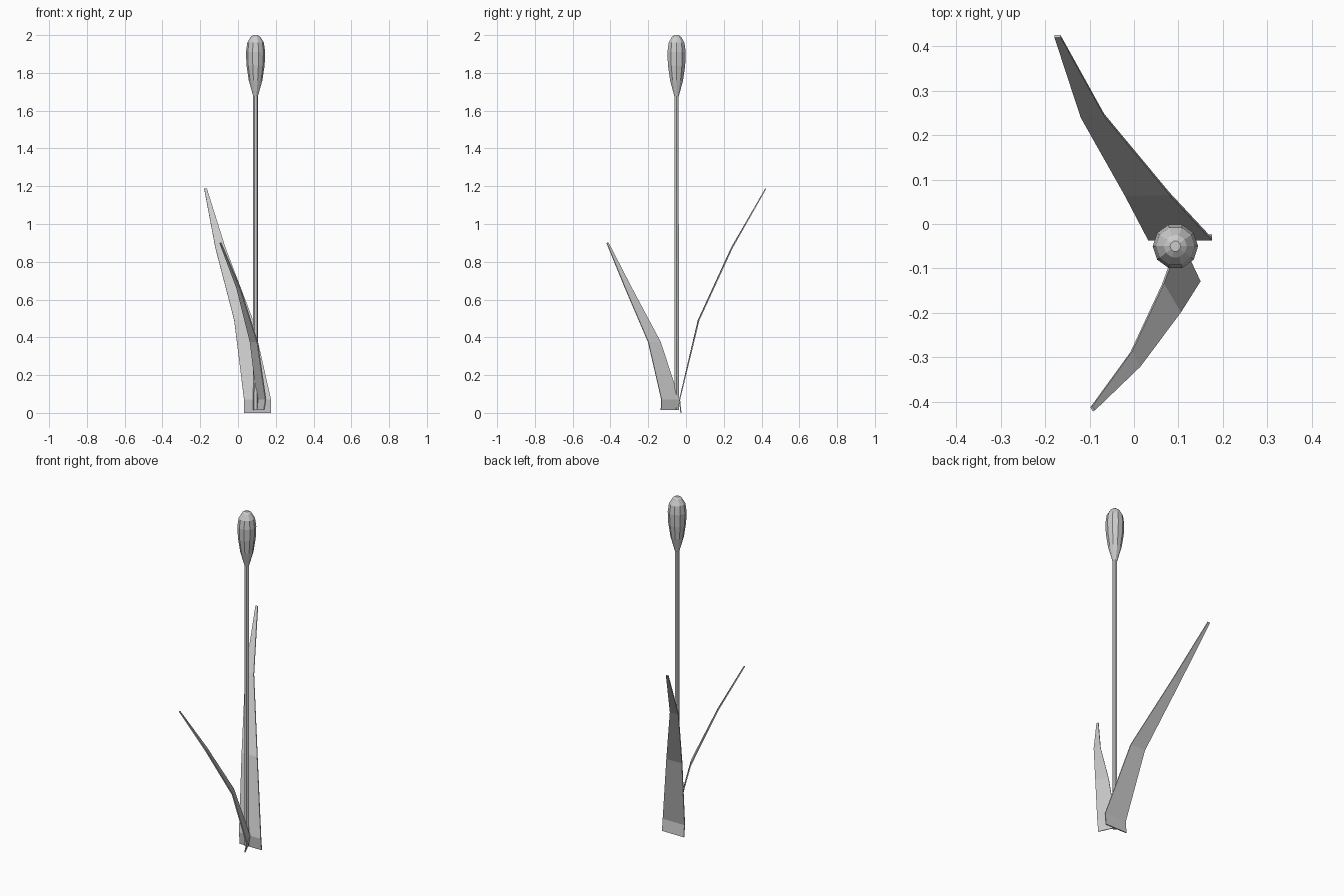
import bpy, math

if "Cube" in bpy.data.objects:
    bpy.data.objects.remove(bpy.data.objects["Cube"])

CX, CY = 0.093, -0.05  # stem axis


def make(name, verts, faces):
    me = bpy.data.meshes.new(name)
    me.from_pydata(verts, [], faces)
    me.update()
    ob = bpy.data.objects.new(name, me)
    bpy.context.collection.objects.link(ob)
    return ob


def lathe(name, rings, n):
    """Closed faceted solid from (z, radius) rings around the stem axis."""
    verts = [(CX + r * math.cos(2 * math.pi * i / n), CY + r * math.sin(2 * math.pi * i / n), z)
             for z, r in rings for i in range(n)]
    faces = [(k * n + i, k * n + (i + 1) % n, (k + 1) * n + (i + 1) % n, (k + 1) * n + i)
             for k in range(len(rings) - 1) for i in range(n)]
    faces += [tuple(reversed(range(n))), tuple(range((len(rings) - 1) * n, len(rings) * n))]
    return make(name, verts, faces)


def blade(name, rows):
    """Thin leaf strip: each row is (left xy, right xy, z)."""
    verts = [(*p, z) for a, b, z in rows for p in (a, b)]
    faces = [(2 * k, 2 * k + 1, 2 * k + 3, 2 * k + 2) for k in range(len(rows) - 1)]
    ob = make(name, verts, faces)
    mod = ob.modifiers.new("thickness", 'SOLIDIFY')
    mod.thickness = 0.006
    mod.offset = 0
    return ob


# stem and seed head
lathe("stem", [(0.015, 0.014), (1.70, 0.013)], 6)
lathe("seed_head", [(1.675, 0.012), (1.76, 0.036), (1.84, 0.048), (1.91, 0.051),
                    (1.96, 0.044), (1.99, 0.026), (2.0, 0.012)], 10)

# tall leaf leaning to the back
blade("back_leaf", [
    ((0.032, -0.027), (0.175, -0.027), 0.0),
    ((0.032, -0.034), (0.175, -0.034), 0.07),
    ((-0.02, 0.065), (0.08, 0.068), 0.49),
    ((-0.12, 0.242), (-0.067, 0.245), 0.875),
    ((-0.179, 0.422), (-0.165, 0.422), 1.187)])

# short leaf leaning to the front
blade("front_leaf", [
    ((0.095, -0.04), (0.138, -0.133), 0.015),
    ((0.102, -0.035), (0.147, -0.13), 0.07),
    ((0.065, -0.135), (0.103, -0.20), 0.375),
    ((-0.006, -0.287), (0.012, -0.322), 0.66),
    ((-0.096, -0.411), (-0.09, -0.42), 0.9)])
